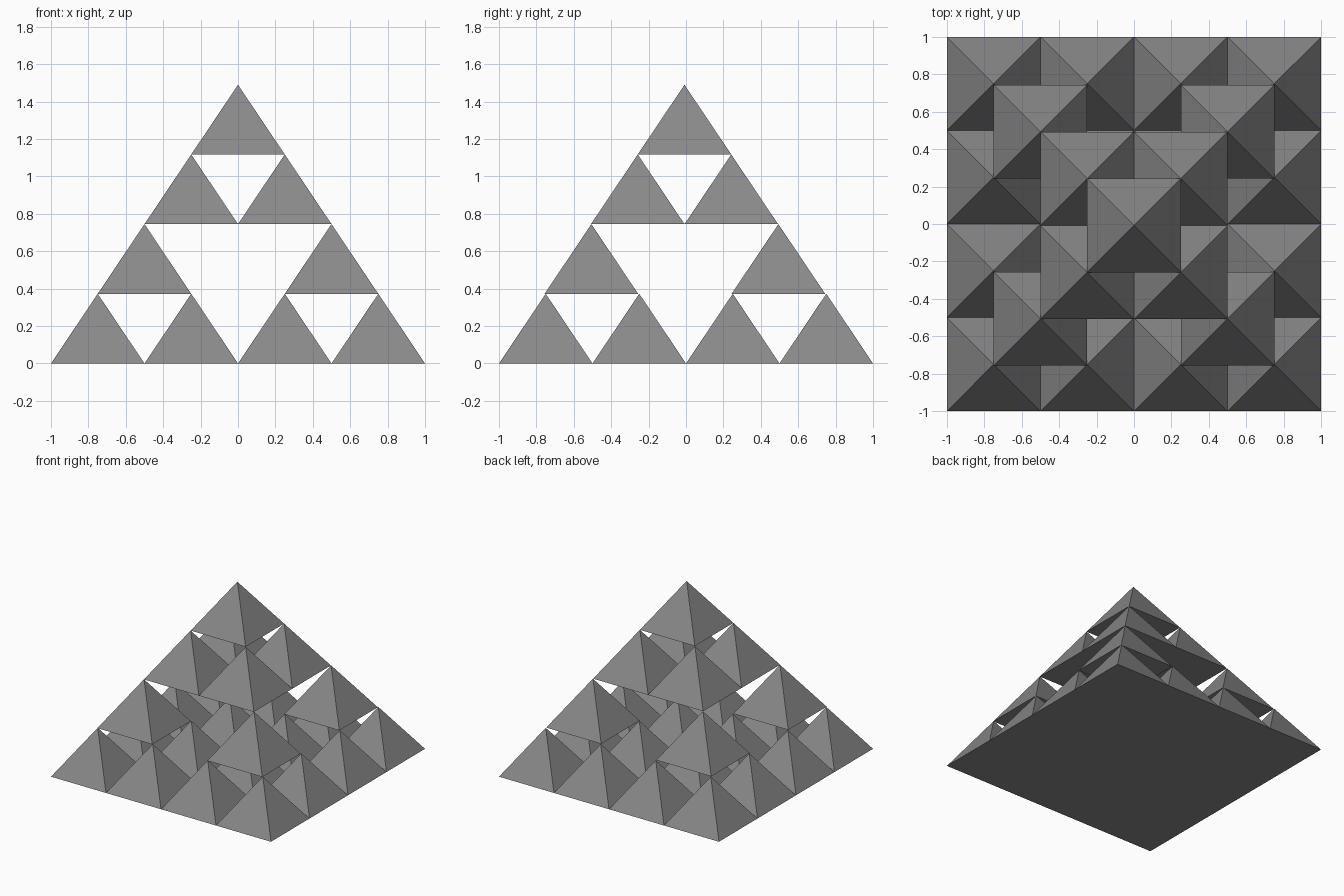
import bpy, bmesh

if "Cube" in bpy.data.objects:
    bpy.data.objects.remove(bpy.data.objects["Cube"])

# One flat grey for the whole model
grey = bpy.data.materials.new("mid grey")
grey.diffuse_color = (0.25, 0.25, 0.25, 1)
grey.use_nodes = True
grey.node_tree.nodes["Principled BSDF"].inputs["Base Color"].default_value = grey.diffuse_color

HALF, H = 0.25, 0.3725          # half width and height of one small pyramid
SHIFT = [0.0, -0.006, -0.008, -0.008]   # slight drift of each tier towards the front


def cells(cx, cy, tier, size, depth):
    """Centres of the small pyramids: four at the bottom and one on top, repeated."""
    if depth == 0:
        return [(cx, cy, tier)]
    out = []
    q = size / 2
    for dx, dy in ((-q, -q), (q, -q), (-q, q), (q, q)):
        out += cells(cx + dx, cy + dy, tier, q, depth - 1)
    return out + cells(cx, cy, tier + 2 ** (depth - 1), q, depth - 1)


def add_pyramid(bm, x, y, z):
    base = [bm.verts.new((x + sx * HALF, y + sy * HALF, z))
            for sx, sy in ((-1, -1), (1, -1), (1, 1), (-1, 1))]
    tip = bm.verts.new((x, y, z + H))
    bm.faces.new(base[::-1])
    for i in range(4):
        bm.faces.new((base[i], base[(i + 1) % 4], tip))


# One object per tier of pyramids
layout = cells(0, 0, 0, 1.0, 2)
for tier, name in enumerate(("base_tier", "second_tier", "third_tier", "top_pyramid")):
    bm = bmesh.new()
    for x, y, t in layout:
        if t == tier:
            add_pyramid(bm, x, y + SHIFT[tier], tier * H)
    mesh = bpy.data.meshes.new(name)
    bm.to_mesh(mesh)
    bm.free()
    mesh.materials.append(grey)
    bpy.context.collection.objects.link(bpy.data.objects.new(name, mesh))
